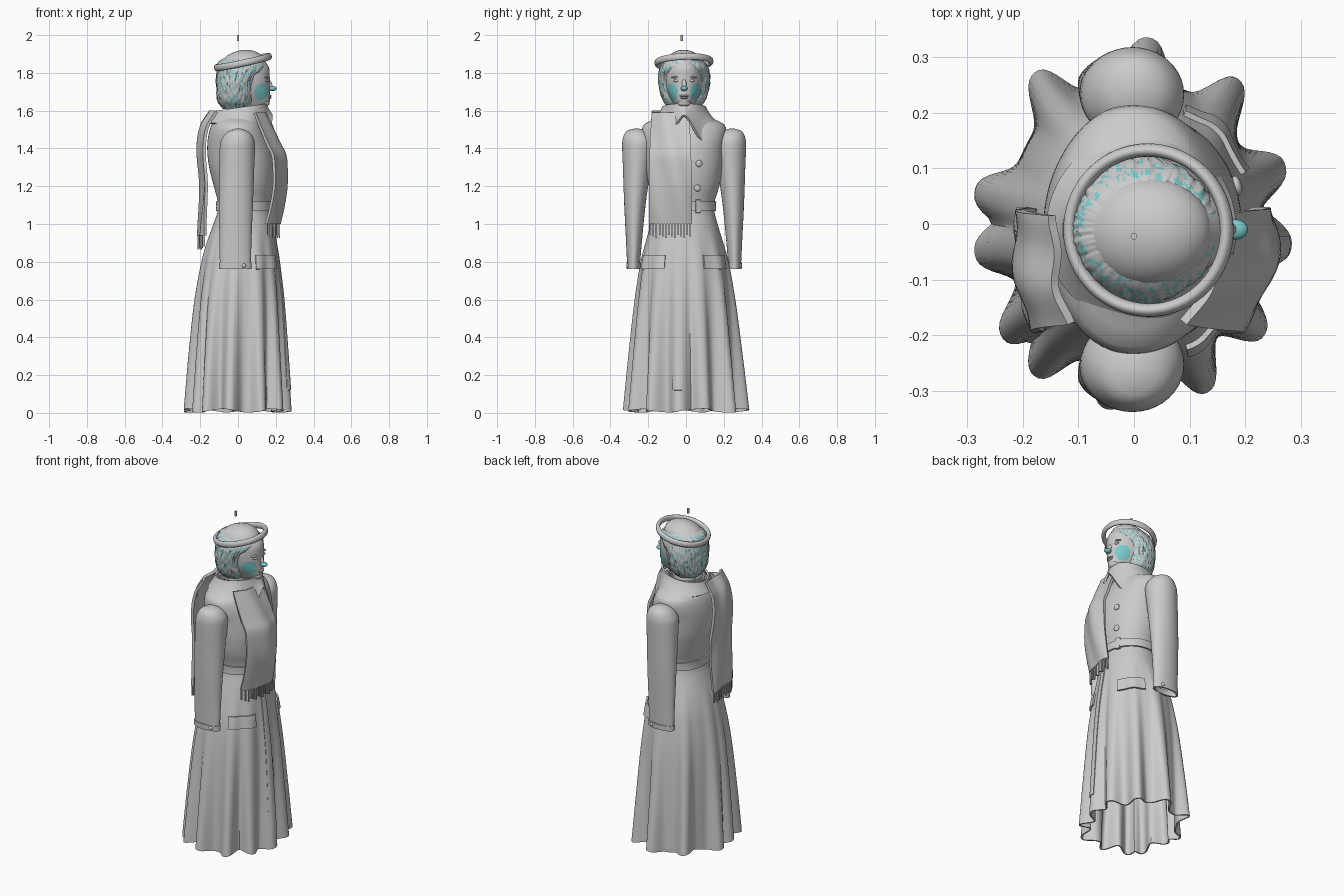
import bpy, bmesh
from math import sin, cos, pi, exp, radians, copysign
from mathutils import Vector, noise

if "Cube" in bpy.data.objects:
    bpy.data.objects.remove(bpy.data.objects["Cube"])

MID = -0.01  # sideways lean of the upper body


def material(name, rgb):
    m = bpy.data.materials.new(name)
    m.use_nodes = True
    m.diffuse_color = (*rgb, 1)
    m.node_tree.nodes["Principled BSDF"].inputs["Base Color"].default_value = (*rgb, 1)
    return m


GREY = material("plain grey", (0.6, 0.6, 0.6))
CYAN = material("pale cyan", (0.2, 0.6, 0.6))


def finish(ob, mat=GREY, thick=0, angle=40):
    """Give the part its material, wall thickness and smooth shading."""
    ob.data.materials.append(mat)
    bpy.ops.object.select_all(action="DESELECT")
    ob.select_set(True)
    bpy.context.view_layer.objects.active = ob
    if thick:
        mod = ob.modifiers.new("wall", "SOLIDIFY")
        mod.thickness = thick
        bpy.ops.object.modifier_apply(modifier=mod.name)
    bpy.ops.object.shade_smooth_by_angle(angle=radians(angle))
    return ob


def grid(name, point, nu, nv, wrap=False, cap=False, **kw):
    """Surface through point(u, v), u and v from 0 to 1."""
    bm = bmesh.new()
    cols = nu if wrap else nu + 1
    rows = [[bm.verts.new(point(i / nu, j / nv)) for i in range(cols)] for j in range(nv + 1)]
    for a, b in zip(rows, rows[1:]):
        for i in range(nu):
            k = (i + 1) % cols
            bm.faces.new((a[i], a[k], b[k], b[i]))
    if cap:
        bm.faces.new(rows[-1])
    me = bpy.data.meshes.new(name)
    bm.to_mesh(me)
    bm.free()
    ob = bpy.data.objects.new(name, me)
    bpy.context.collection.objects.link(ob)
    return finish(ob, **kw)


def at(rows, z):
    """Smoothly interpolate the rows (z, values...) at height z."""
    z = min(max(z, rows[0][0]), rows[-1][0])
    i = max(k for k in range(len(rows) - 1) if rows[k][0] <= z)
    a, b, c, d = (rows[min(max(k, 0), len(rows) - 1)] for k in range(i - 1, i + 3))
    t = (z - b[0]) / (c[0] - b[0])

    def mix(p, q, r, s):
        m0 = (r - p) / (c[0] - a[0]) * (c[0] - b[0])
        m1 = (s - q) / (d[0] - b[0]) * (c[0] - b[0])
        return (q * (1 - t) ** 2 * (1 + 2 * t) + m0 * t * (1 - t) ** 2
                + r * t * t * (3 - 2 * t) - m1 * t * t * (1 - t))
    return [mix(*v) for v in zip(a[1:], b[1:], c[1:], d[1:])]


def section(ext, ang, z, power=1.0, grow=0.0, scale=1.0):
    """Point of a rounded section with extents x0, x1, y0, y1."""
    x0, x1, y0, y1 = ext
    c, s = cos(ang), sin(ang)
    c, s = copysign(abs(c) ** power, c), copysign(abs(s) ** power, s)
    cx, cy = (min(x0 + x1, 0.06) / 2, (y0 + y1) / 2)
    rx = x1 - cx if c > 0 else cx - x0
    return Vector((cx + c * (rx * scale + grow), cy + s * ((y1 - y0) / 2 * scale + grow), z))


def loft(name, rows, n=48, nv=24, **kw):
    z0, z1 = rows[0][0], rows[-1][0]

    def point(u, v):
        z = z0 + (z1 - z0) * v
        return section(at(rows, z), 2 * pi * u, z)
    return grid(name, point, n, nv, wrap=True, **kw)


def blob(name, loc, size, rot=(0, 0, 0), mat=GREY):
    bpy.ops.mesh.primitive_uv_sphere_add(segments=32, ring_count=16, location=loc, rotation=rot)
    ob = bpy.context.object
    ob.name, ob.scale = name, size
    return finish(ob, mat)


def sym(rows):
    """Rows with one half width, leaning to MID above the hem."""
    return [(z, a, b, MID * min(z, 1) - y, MID * min(z, 1) + y) for z, a, b, y in rows]


# Long coat with deep hem pleats
COAT = sym([(.012, -.29, .285, .337), (.3, -.265, .265, .305), (.6, -.232, .242, .268),
            (.8, -.195, .218, .234), (.9, -.167, .202, .207), (1, -.13, .187, .177),
            (1.07, -.108, .174, .16), (1.12, -.108, .174, .162), (1.2, -.128, .187, .186),
            (1.3, -.153, .194, .204), (1.4, -.163, .183, .212), (1.48, -.155, .157, .224),
            (1.53, -.137, .132, .21), (1.56, -.11, .11, .148), (1.6, -.09, .1, .09)])
PLEATS = [-6, 17, 49, 85, 127, 171, 188, 216, 233, 262, 297, 325]


def coat_point(ang, z, grow=0.0):
    deg = ang * 180 / pi
    ridge = max(exp(-abs(((deg - p + 180) % 360 - 180) / 9) ** 2.6) for p in PLEATS)
    depth = max(0, 0.98 - z)
    return section(at(COAT, z), ang, z, 0.95, grow, 1 - 0.23 * depth * (1 - ridge))


grid("coat", lambda u, v: coat_point(2 * pi * u, .012 + 1.588 * v + .01 * (1 - v) ** 20 * sin(38 * u)),
     216, 90, wrap=True, thick=0.008)


def coat_patch(name, a0, a1, z0, z1, grow, n=12, nv=4, wrap=False):
    grid(name, lambda u, v: coat_point(radians(a0 + (a1 - a0) * u), z0 + (z1 - z0) * v, grow),
         n, nv, wrap=wrap, thick=copysign(0.012, a1 - a0))


coat_patch("belt", 0, 360, 1.07, 1.118, 0.009, 180, 2, True)
coat_patch("belt_buckle", 20, 29, 1.06, 1.128, 0.014)
coat_patch("front_placket", -12, -3, 0.12, 1.06, 0.005, 8, 40)
for side, s in (("left", 1), ("right", -1)):
    coat_patch(side + "_pocket_flap", s * 25, s * 68, 0.762, 0.836, 0.01, 24)
for i, z in enumerate((1.32, 1.19)):
    blob(f"button_{i}", coat_point(radians(21), z, .003), (.009, .018, .018), (0, 0, radians(15)))

# Sleeves with cuff straps, rounded into the shoulders
SLEEVE = [(.77, -.096, .068, .235, .301), (.9, -.098, .071, .224, .307), (1.1, -.101, .079, .204, .317),
          (1.3, -.099, .086, .175, .324), (1.42, -.095, .09, .156, .328), (1.455, -.083, .083, .163, .324),
          (1.485, -.06, .062, .19, .311), (1.5, -.032, .036, .215, .29), (1.505, -.01, .014, .24, .266)]
for side, s in (("left", 1), ("right", -1)):
    rows = [(z, a, b, *sorted((MID + s * c, MID + s * d))) for z, a, b, c, d in SLEEVE]
    loft(side + "_sleeve", rows, 40, 90, cap=True)
    g = 0.004
    band = [(z, a - g, b + g, c - g, d + g) for z, (a, b, c, d) in ((z, at(rows, z)) for z in (.763, .795))]
    loft(side + "_cuff", band, 40, 2, thick=0.01)
    blob(side + "_cuff_button", (.03, MID + s * .297, .78), (.012, .009, .012))


# Tall collar folding over into front points
def collar_point(u, v):
    ang = 2 * pi * u
    deg = (u * 360 + 180) % 360 - 180
    low = 1.535 - 0.1 * exp(-((abs(deg) - 38) / 20) ** 2) + 0.045 * exp(-(deg / 14) ** 2)
    z = low + (1.618 + 0.02 * cos(ang) - low) * v
    wide = (1 - v) ** 1.3
    half = .118 + .058 * wide
    return section((-.128 - .03 * wide, .152 + .032 * wide, MID - half, MID + half), ang, z)


grid("collar", collar_point, 90, 14, wrap=True, thick=0.012)
loft("collar_stand", sym([(1.53, -.105, .11, .1), (1.6, -.105, .12, .095)]), 48, 4, thick=0.01)


# Scarf ends hanging down front and back
def scarf(name, rows, s, bow):
    z0, z1 = rows[0][0], rows[-1][0]

    def point(u, v):
        z = z0 + (z1 - z0) * v
        y = -.083 + (u - .5) * (.228 - .032 * v ** 3)
        x = at(rows, z)[0] - bow * (y + .03) ** 2 + .006 * sin(9 * u + 5 * v)
        return Vector((s * x, y, z))
    grid(name, point, 24, 40, thick=s * 0.016)
    for i in range(14):
        p = point((i + .5) / 14, 0)
        length = .062 + .008 * (i % 3)
        bpy.ops.mesh.primitive_cube_add(size=1, location=p - Vector((s * .007, 0, length / 2 - .004)))
        ob = bpy.context.object
        ob.name, ob.scale = f"{name}_tassel_{i}", (.007, .008, length)
        finish(ob)


scarf("front_scarf", [(1, .222), (1.1, .243), (1.2, .257), (1.3, .259), (1.37, .253), (1.42, .23),
                      (1.5, .195), (1.59, .155)], 1, 2.4)
scarf("back_scarf", [(.94, .212), (1.2, .2), (1.4, .217), (1.52, .2), (1.6, .15)], -1, 1.1)

# Head and face
head = loft("head", sym([(1.55, -.05, .07, .055), (1.61, -.05, .115, .045), (1.632, -.06, .16, .055),
                         (1.68, -.09, .17, .082), (1.72, -.1, .168, .096), (1.78, -.1, .168, .103),
                         (1.83, -.09, .163, .097), (1.88, -.06, .13, .07)]), 120, 90, cap=True)
head.data.materials.append(CYAN)
cheek = Vector((.128, .066, 1.7))
for f in head.data.polygons:
    c = f.center
    f.material_index = int((Vector((c.x, abs(c.y - MID), c.z)) - cheek).length < .046)
blob("nose_bridge", (.168, MID, 1.74), (.012, .012, .036), (0, radians(-22), 0))
blob("nose_tip", (.183, MID, 1.717), (.022, .018, .013), mat=CYAN)
blob("upper_lip", (.165, MID, 1.678), (.013, .024, .006))
blob("lower_lip", (.164, MID, 1.668), (.013, .02, .007))
blob("chin", (.143, MID, 1.64), (.024, .034, .02))
for side, s in (("left", 1), ("right", -1)):
    blob(side + "_eye", (.148, MID + s * .038, 1.758), (.014, .018, .008))
    blob(side + "_brow", (.146, MID + s * .04, 1.778), (.015, .027, .006), (radians(s * -6), 0, 0))

# Short hair with skin showing between the strands
HAIR = sym([(1.61, -.08, .06, .075), (1.65, -.107, .088, .11), (1.72, -.115, .1, .132),
            (1.78, -.115, .118, .137), (1.825, -.112, .15, .128), (1.86, -.1, .14, .105),
            (1.885, -.06, .1, .07)])


def hair_point(u, v):
    z, ang = 1.61 + .275 * v, 2 * pi * u
    strand = noise.noise(Vector((cos(ang) * 14, sin(ang) * 14, z * 30)))
    return section(at(HAIR, z), ang, z, grow=.005 * strand)


hair = grid("hair", hair_point, 180, 90, wrap=True, cap=True, angle=50)
hair.data.materials.append(CYAN)
for f in hair.data.polygons:
    c = f.center
    speck = noise.noise(Vector((c.x * 120, c.y * 120, c.z * 70)))
    f.material_index = int(speck > .18 and c.z < 1.87)

# Tilted round hat with a rolled brim and a floating pin
tilt = (radians(2), radians(-12), 0)
blob("hat_crown", (.022, -.013, 1.84), (.12, .1, .08), tilt)
bpy.ops.mesh.primitive_torus_add(major_radius=.144, minor_radius=.012, major_segments=64,
                                 minor_segments=16, location=(.026, -.011, 1.857), rotation=tilt)
brim = bpy.context.object
brim.name, brim.scale.z = "hat_brim", 1.5
finish(brim)
bpy.ops.mesh.primitive_cylinder_add(vertices=16, radius=.006, depth=.03, location=(0, -.022, 1.985))
bpy.context.object.name = "hat_pin"
finish(bpy.context.object)
